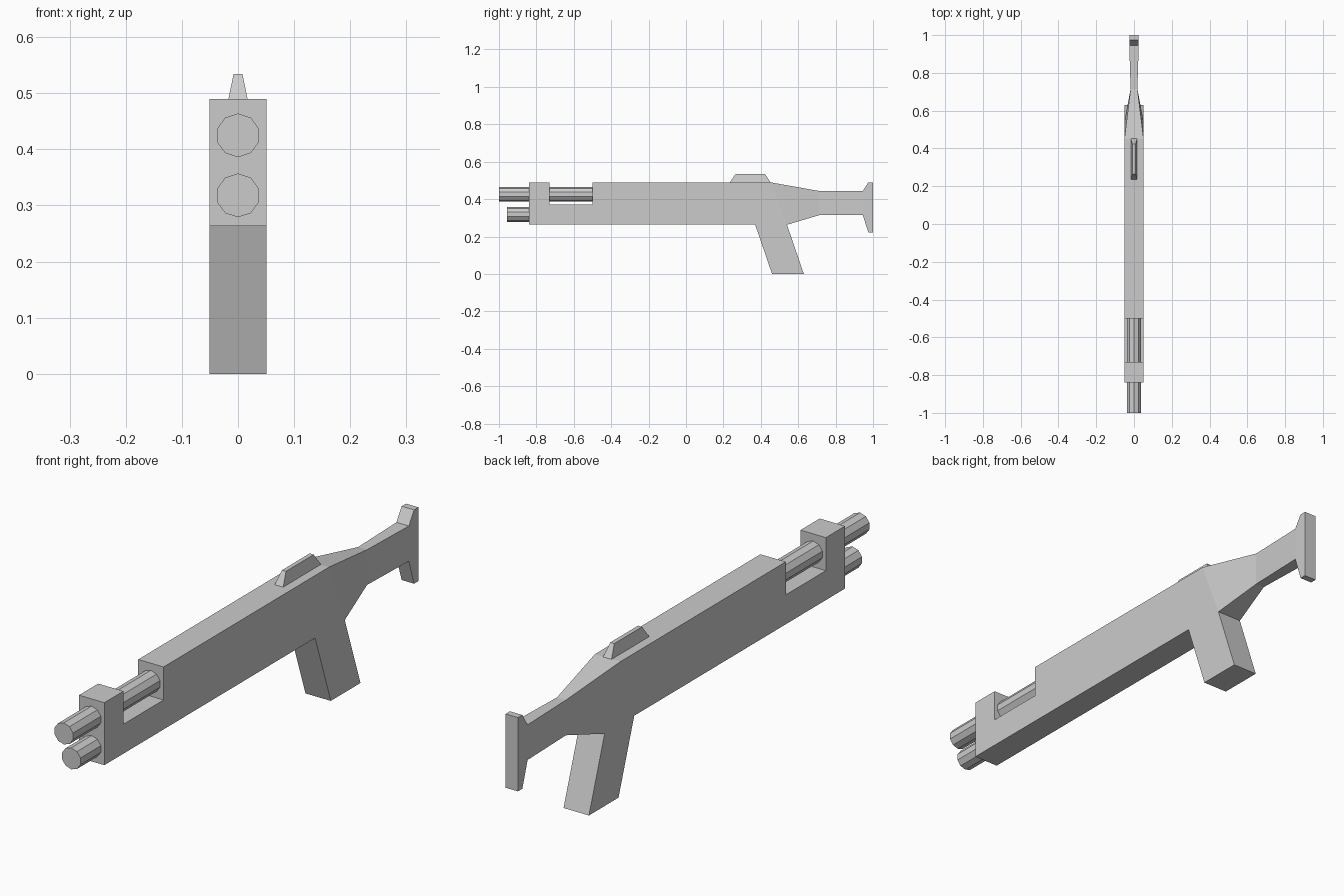
import bpy
import bmesh
from math import pi
from mathutils import Matrix

if "Cube" in bpy.data.objects:
    bpy.data.objects.remove(bpy.data.objects["Cube"])


def finish(bm, name):
    bmesh.ops.recalc_face_normals(bm, faces=bm.faces[:])
    mesh = bpy.data.meshes.new(name)
    bm.to_mesh(mesh)
    bm.free()
    obj = bpy.data.objects.new(name, mesh)
    bpy.context.collection.objects.link(obj)
    return obj


def mirrored_solid(name, points, panels):
    """Side panels of (y, z, half width) points, mirrored in x and joined along their outline."""
    bm = bmesh.new()
    right = {k: bm.verts.new((w, y, z)) for k, (y, z, w) in points.items()}
    left = {k: bm.verts.new((-w, y, z)) for k, (y, z, w) in points.items()}
    edges = set()
    for panel in panels:
        keys = panel.split()
        bm.faces.new([right[k] for k in keys])
        bm.faces.new([left[k] for k in reversed(keys)])
        edges.update(zip(keys, keys[1:] + keys[:1]))
    for a, b in edges:
        if (b, a) not in edges:
            bm.faces.new((right[b], right[a], left[a], left[b]))
    return finish(bm, name)


def tube(name, z, y0, y1, radius=0.039, sides=10):
    bm = bmesh.new()
    place = Matrix.Translation((0, (y0 + y1) / 2, z)) @ Matrix.Rotation(pi / 2, 4, 'X')
    bmesh.ops.create_cone(bm, cap_ends=True, segments=sides, radius1=radius,
                          radius2=radius, depth=y1 - y0, matrix=place)
    return finish(bm, name)


# Receiver, grip, tapered neck, stock and butt plate share one outline
W, N, B = 0.051, 0.018, 0.025
TOP, BOTTOM, NOTCH = 0.49, 0.263, 0.37
points = {
    "front_low": (-0.84, BOTTOM, W), "front_top": (-0.84, TOP, W),
    "notch_a": (-0.73, TOP, W), "notch_b": (-0.73, NOTCH, W),
    "notch_c": (-0.50, NOTCH, W), "notch_d": (-0.50, TOP, W),
    "rear_top": (0.45, TOP, W), "rear_low": (0.54, BOTTOM, W),
    "grip_front": (0.37, BOTTOM, W),
    "grip_toe": (0.46, 0.0, W), "grip_heel": (0.63, 0.0, W),
    "neck_top": (0.715, 0.443, N), "neck_low": (0.715, 0.315, N),
    "stock_top": (0.945, 0.443, B), "stock_low": (0.945, 0.315, B),
    "butt_a": (0.975, TOP, B), "butt_b": (1.0, TOP, B),
    "butt_c": (1.0, 0.222, B), "butt_d": (0.975, 0.222, B),
}
mirrored_solid("body", points, [
    "front_low grip_front rear_low rear_top notch_d notch_c notch_b notch_a front_top",
    "grip_front grip_toe grip_heel rear_low",
    "rear_low neck_low neck_top rear_top",
    "neck_low stock_low stock_top neck_top",
    "stock_low butt_d butt_c butt_b butt_a stock_top",
])

# Barrel runs across the notch, with the shorter tube below it
tube("upper_barrel", 0.425, -1.0, -0.49)
tube("lower_tube", 0.318, -0.957, -0.83)

# Tapered rear sight on top
mirrored_solid("rear_sight", {
    "a": (0.235, TOP, 0.017), "b": (0.452, TOP, 0.017),
    "c": (0.423, 0.534, 0.008), "d": (0.264, 0.534, 0.008),
}, ["a b c d"])
